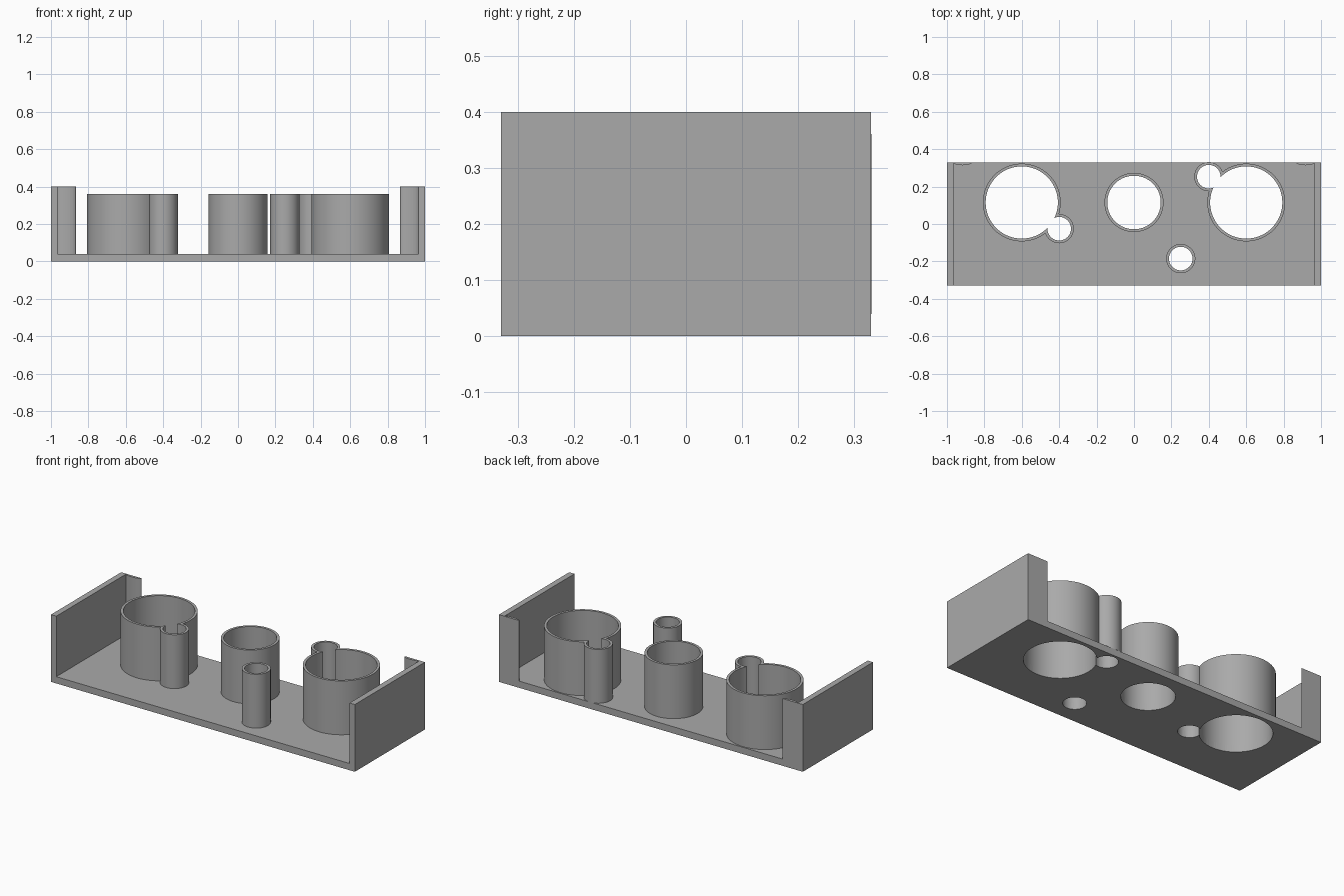
import bpy, bmesh, math

default = bpy.data.objects.get("Cube")
if default:
    bpy.data.objects.remove(default, do_unlink=True)

# Single flat material
grey = bpy.data.materials.new("plain grey")
grey.use_nodes = True
colour = (0.4, 0.4, 0.4, 1)
grey.diffuse_color = colour
grey.node_tree.nodes["Principled BSDF"].inputs["Base Color"].default_value = colour

DEPTH, FLOOR, WALL_TOP, TUBE_TOP = 0.33, 0.04, 0.4, 0.36
WALL_IN, RIM = 0.965, 0.015

# Tube groups: (x, y, bore radius)
GROUPS = {
    "left_tube": [(0.6, 0.115, 0.193), (0.4, 0.253, 0.063)],
    "centre_tube": [(0, 0.115, 0.143)],
    "right_tube": [(-0.6, 0.115, 0.193), (-0.4, -0.025, 0.063)],
    "front_post": [(0.25, -0.185, 0.063)],
}


def prism(name, outline, z0, z1):
    """Extrude a counter-clockwise outline from z0 to z1."""
    bm = bmesh.new()
    base = bm.faces.new([bm.verts.new((x, y, z0)) for x, y in outline])
    top = bmesh.ops.extrude_face_region(bm, geom=[base])["geom"]
    bmesh.ops.translate(bm, vec=(0, 0, z1 - z0),
                        verts=[v for v in top if isinstance(v, bmesh.types.BMVert)])
    bmesh.ops.recalc_face_normals(bm, faces=bm.faces)
    mesh = bpy.data.meshes.new(name)
    bm.to_mesh(mesh)
    bm.free()
    mesh.materials.append(grey)
    ob = bpy.data.objects.new(name, mesh)
    bpy.context.collection.objects.link(ob)
    return ob


def box(name, x0, x1, z0, z1):
    return prism(name, [(x0, -DEPTH), (x1, -DEPTH), (x1, DEPTH), (x0, DEPTH)], z0, z1)


def cylinder(name, x, y, r, z0, z1):
    n = 96 if r > 0.1 else 64
    ring = [(x + r * math.cos(math.tau * i / n), y + r * math.sin(math.tau * i / n))
            for i in range(n)]
    return prism(name, ring, z0, z1)


def boolean(ob, tool, operation):
    """Apply a boolean and discard the tool."""
    tool.hide_render = True
    mod = ob.modifiers.new("boolean", "BOOLEAN")
    mod.object, mod.operation, mod.solver = tool, operation, "EXACT"
    bpy.context.view_layer.objects.active = ob
    bpy.ops.object.modifier_apply(modifier=mod.name)
    bpy.data.objects.remove(tool, do_unlink=True)


# Tray floor with every bore cut through
floor = box("floor", -1, 1, 0, FLOOR)
for tubes in GROUPS.values():
    for x, y, r in tubes:
        boolean(floor, cylinder("cutter", x, y, r, -0.1, 0.1), "DIFFERENCE")

# Tubes, merged where they touch, then bored out
for name, tubes in GROUPS.items():
    parts = [cylinder(name, x, y, r + RIM, FLOOR, TUBE_TOP) for x, y, r in tubes]
    for extra in parts[1:]:
        boolean(parts[0], extra, "UNION")
    for x, y, r in tubes:
        boolean(parts[0], cylinder("cutter", x, y, r, -0.1, 0.5), "DIFFERENCE")
    bpy.ops.object.select_all(action="DESELECT")
    parts[0].select_set(True)
    bpy.context.view_layer.objects.active = parts[0]
    bpy.ops.object.shade_smooth_by_angle(angle=math.radians(30))

# End walls, each with a slim curved lip at the back
for side, s in (("left", 1), ("right", -1)):
    x0, x1 = sorted((s * WALL_IN, s))
    box(side + "_wall", x0, x1, FLOOR, WALL_TOP)
    arc = [(s * 0.917 + 0.05 * math.cos(a), DEPTH - 0.016 * math.sin(a))
           for a in (math.pi * i / 16 for i in range(17))]
    prism(side + "_lip", arc, FLOOR, WALL_TOP)
